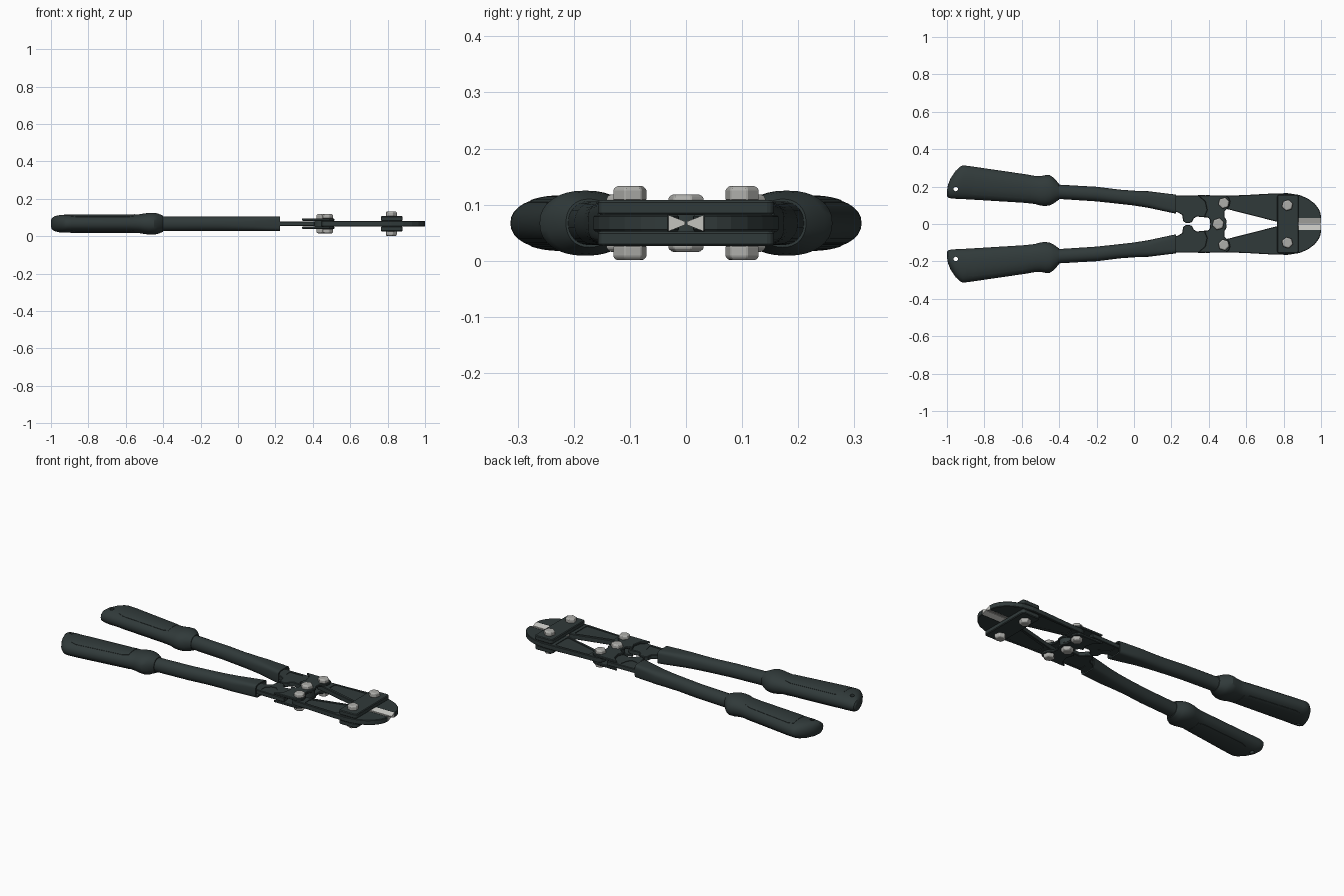
import bpy, bmesh, math
from mathutils import Vector

if "Cube" in bpy.data.objects:
    bpy.data.objects.remove(bpy.data.objects["Cube"])

ZC = 0.067


def material(name, rgb):
    m = bpy.data.materials.new(name)
    m.diffuse_color = (*rgb, 1)
    m.use_nodes = True
    m.node_tree.nodes["Principled BSDF"].inputs["Base Color"].default_value = m.diffuse_color
    return m


DARK = material("dark_steel", (0.03, 0.042, 0.042))
BOLT = material("bolt_steel", (0.42, 0.42, 0.40))
EDGE = material("ground_edge", (0.55, 0.55, 0.52))


def make(name, verts, faces, mat):
    me = bpy.data.meshes.new(name)
    me.from_pydata(verts, [], faces)
    bm = bmesh.new()
    bm.from_mesh(me)
    bmesh.ops.recalc_face_normals(bm, faces=bm.faces)
    bm.to_mesh(me)
    bm.free()
    me.materials.append(mat)
    o = bpy.data.objects.new(name, me)
    bpy.context.collection.objects.link(o)
    return o


def prism(name, outline, z0, z1, mat=DARK):
    n = len(outline)
    v = [(x, y, z) for z in (z0, z1) for x, y in outline]
    f = [tuple(range(n)), tuple(range(n, 2 * n))]
    f += [(i, (i + 1) % n, n + (i + 1) % n, n + i) for i in range(n)]
    return make(name, v, f, mat)


def circle(cx, cy, r, n, a0=0.0):
    return [(cx + r * math.cos(a0 + i * math.tau / n),
             cy + r * math.sin(a0 + i * math.tau / n)) for i in range(n)]


def loft(name, sections, seg=32):
    # sections: x, inner y, outer y, half height, superellipse exponent
    v, f = [], []
    for x, y0, y1, h, e in sections:
        for i in range(seg):
            a = i * math.tau / seg
            c, s = math.cos(a), math.sin(a)
            v.append((x, (y0 + y1) / 2 + (y1 - y0) / 2 * math.copysign(abs(c) ** (2 / e), c),
                      ZC + h * math.copysign(abs(s) ** (2 / e), s)))
    for k in range(len(sections) - 1):
        a, b = k * seg, (k + 1) * seg
        f += [(a + i, a + (i + 1) % seg, b + (i + 1) % seg, b + i) for i in range(seg)]
    f += [tuple(range(seg)), tuple(range(len(v) - seg, len(v)))]
    return make(name, v, f, DARK)


def finish(o, bevel=0.0, cutters=(), mirror=True, smooth=30):
    if bevel:
        m = o.modifiers.new("bevel", 'BEVEL')
        m.width, m.segments, m.limit_method = bevel, 1, 'ANGLE'
        m.angle_limit = math.radians(40)
    for c in cutters:
        m = o.modifiers.new("cut", 'BOOLEAN')
        m.operation, m.solver, m.object = 'DIFFERENCE', 'EXACT', c
    if mirror:
        m = o.modifiers.new("mirror", 'MIRROR')
        m.use_axis = (False, True, False)
        m.use_mirror_merge = False
    dg = bpy.context.evaluated_depsgraph_get()
    me = bpy.data.meshes.new_from_object(o.evaluated_get(dg))
    o.modifiers.clear()
    o.data = me
    for c in cutters:
        bpy.data.objects.remove(c)
    if smooth:
        bpy.ops.object.select_all(action='DESELECT')
        o.select_set(True)
        bpy.context.view_layer.objects.active = o
        bpy.ops.object.shade_smooth_by_angle(angle=math.radians(smooth))


def both_sides(outline, z_half, depth):
    # shallow recess cutters on the top and bottom faces
    return [prism("cutter", outline, ZC + z_half - depth, ZC + z_half + 0.02),
            prism("cutter", outline, ZC - z_half - 0.02, ZC - z_half + depth)]


# Grips with flared collars and hanging holes
grip = [(-1.0, .150, .180, .018, 2), (-.994, .141, .212, .031, 2), (-.98, .137, .245, .040, 2),
        (-.955, .135, .283, .046, 2.1), (-.93, .134, .306, .048, 2.2), (-.915, .133, .313, .048, 2.2),
        (-.89, .132, .311, .048, 2.2), (-.58, .113, .266, .048, 2.2), (-.53, .107, .257, .050, 2.2),
        (-.50, .099, .256, .055, 2.2), (-.475, .096, .261, .058, 2.2), (-.45, .100, .261, .058, 2.2),
        (-.43, .110, .248, .055, 2.2), (-.40, .131, .214, .043, 2.2)]
finish(loft("grip", grip), cutters=[prism("cutter", circle(-.953, .187, .012, 16), -.1, .3)])


# Raised pads following the grip surface
def grip_point(x, t, side, off):
    for a, b in zip(grip, grip[1:]):
        if a[0] <= x <= b[0]:
            k = (x - a[0]) / (b[0] - a[0])
            y0, y1, h, e = [p + (q - p) * k for p, q in zip(a[1:], b[1:])]
            return (x, (y0 + y1) / 2 + t * (y1 - y0) / 2,
                    ZC + side * (h * (1 - abs(t) ** e) ** (1 / e) + off))


for side, label in ((1, "top"), (-1, "bottom")):
    nx, nt = 10, 12
    v, f = [], []
    for off in (-.004, .0015):
        for i in range(nx + 1):
            u = i / nx
            w = 0.70 if 0 < i < nx else 0.60
            v += [grip_point(-.895 + .345 * u, -w + 2 * w * j / nt, side, off) for j in range(nt + 1)]
    N, r = (nx + 1) * (nt + 1), nt + 1
    for i in range(nx):
        for j in range(nt):
            q = (i * r + j, i * r + j + 1, (i + 1) * r + j + 1, (i + 1) * r + j)
            f += [q, tuple(k + N for k in q)]
        for j in (0, nt):
            a, b = i * r + j, (i + 1) * r + j
            f.append((a, b, b + N, a + N))
    for j in range(nt):
        for i in (0, nx):
            a = i * r + j
            f.append((a, a + 1, a + 1 + N, a + N))
    finish(make("grip_pad_" + label, v, f, DARK))

# Handle tubes, ending in an open socket
tube = [(-.45, .137, .213, .039, 2.1), (-.2, .121, .199, .039, 2.1), (-.08, .108, .184, .039, 2.2),
        (0, .099, .178, .039, 2.5), (.08, .086, .175, .039, 3), (.15, .071, .166, .039, 4),
        (.225, .055, .157, .039, 5), (.225, .062, .150, .031, 5), (.18, .068, .150, .031, 5)]
finish(loft("handle_tube", tube))

# Arm cores with meeting stops
core = [(.16, .148), (.24, .152), (.41, .154), (.40, .09), (.41, .045), (.385, .035), (.335, .040),
        (.318, .028), (.312, .012), (.295, .004), (.275, .006), (.262, .018), (.258, .048), (.235, .062),
        (.16, .08)]
panel = [(.245, .135), (.33, .138), (.32, .09), (.30, .07), (.27, .075), (.245, .10)]
finish(prism("arm_core", core, ZC - .013, ZC + .013), .003, both_sides(panel, .013, .003), smooth=0)

# Fork cheeks carrying the jaw pivot and the centre hinge
cheek = [(.34, .154), (.49, .153), (.508, .14), (.515, .118), (.508, .092), (.485, .068), (.483, .04),
         (.494, .02), (.495, .001), (.406, .001), (.408, .02), (.398, .034), (.375, .038), (.39, .075),
         (.38, .12)]
for s in (1, -1):
    z = sorted((ZC + s * .015, ZC + s * .029))
    finish(prism("fork_cheek_" + ("top" if s > 0 else "bottom"), cheek, *z), .003, smooth=0)
finish(prism("centre_hub", circle(.45, 0, .042, 24), ZC - .027, ZC + .027), .003, mirror=False)

# Jaws with tapered recesses
jaw = [(.445, .115), (.455, .143), (.48, .151), (.60, .155), (.72, .162), (.82, .165), (.885, .155),
       (.93, .136), (.965, .110), (.988, .08), (.998, .055), (1.0, .03), (.80, .03), (.765, .012),
       (.505, .078), (.455, .088)]
recess = [(.535, .138), (.55, .143), (.745, .147), (.75, .14), (.75, .036), (.74, .032), (.545, .085), (.533, .095)]
finish(prism("jaw", jaw, ZC - .0145, ZC + .0145), .003, both_sides(recess, .0145, .004), smooth=0)

# Ground cutting edges
prof = [(.031, ZC + .0145), (.031, ZC - .0145), (.002, ZC - .003), (.002, ZC + .003)]
v = [(x, y, z) for x in (.775, .999) for y, z in prof]
f = [(0, 1, 2, 3), (4, 5, 6, 7)] + [(i, (i + 1) % 4, 4 + (i + 1) % 4, 4 + i) for i in range(4)]
finish(make("cutting_edge", v, f, EDGE), smooth=0)

# Joining plates over the jaws
plate = [(.765, -.148), (.774, -.157), (.871, -.157), (.88, -.148),
         (.88, .148), (.871, .157), (.774, .157), (.765, .148)]
for s in (1, -1):
    z = sorted((ZC + s * .0145, ZC + s * .041))
    finish(prism("jaw_plate_" + ("top" if s > 0 else "bottom"), plate, *z), .004, mirror=False, smooth=0)


# Bolts: shank plus chamfered hex head and nut
def bolt(name, x, y, r, seat, top, mirror):
    finish(prism(name + "_shank", circle(x, y, r * .5, 16), ZC - seat, ZC + seat, BOLT), mirror=mirror)
    for s, label in ((1, "_head"), (-1, "_nut")):
        rings = [(r * .97, seat), (r, seat + .003), (r, top - .006), (r * .8, top), (r * .4, top)]
        v = [(px, py, ZC + s * h) for rr, h in rings for px, py in circle(x, y, rr, 6, .3)]
        f = [(6 * k + i, 6 * k + (i + 1) % 6, 6 * k + 6 + (i + 1) % 6, 6 * k + 6 + i)
             for k in range(len(rings) - 1) for i in range(6)]
        f += [tuple(range(6)), tuple(range(len(v) - 6, len(v)))]
        finish(make(name + label, v, f, BOLT), .002, mirror=mirror, smooth=0)


bolt("plate_bolt", .82, .10, .031, .040, .066, True)
bolt("fork_bolt", .48, .112, .031, .028, .051, True)
bolt("hinge_bolt", .45, 0, .033, .026, .051, False)
